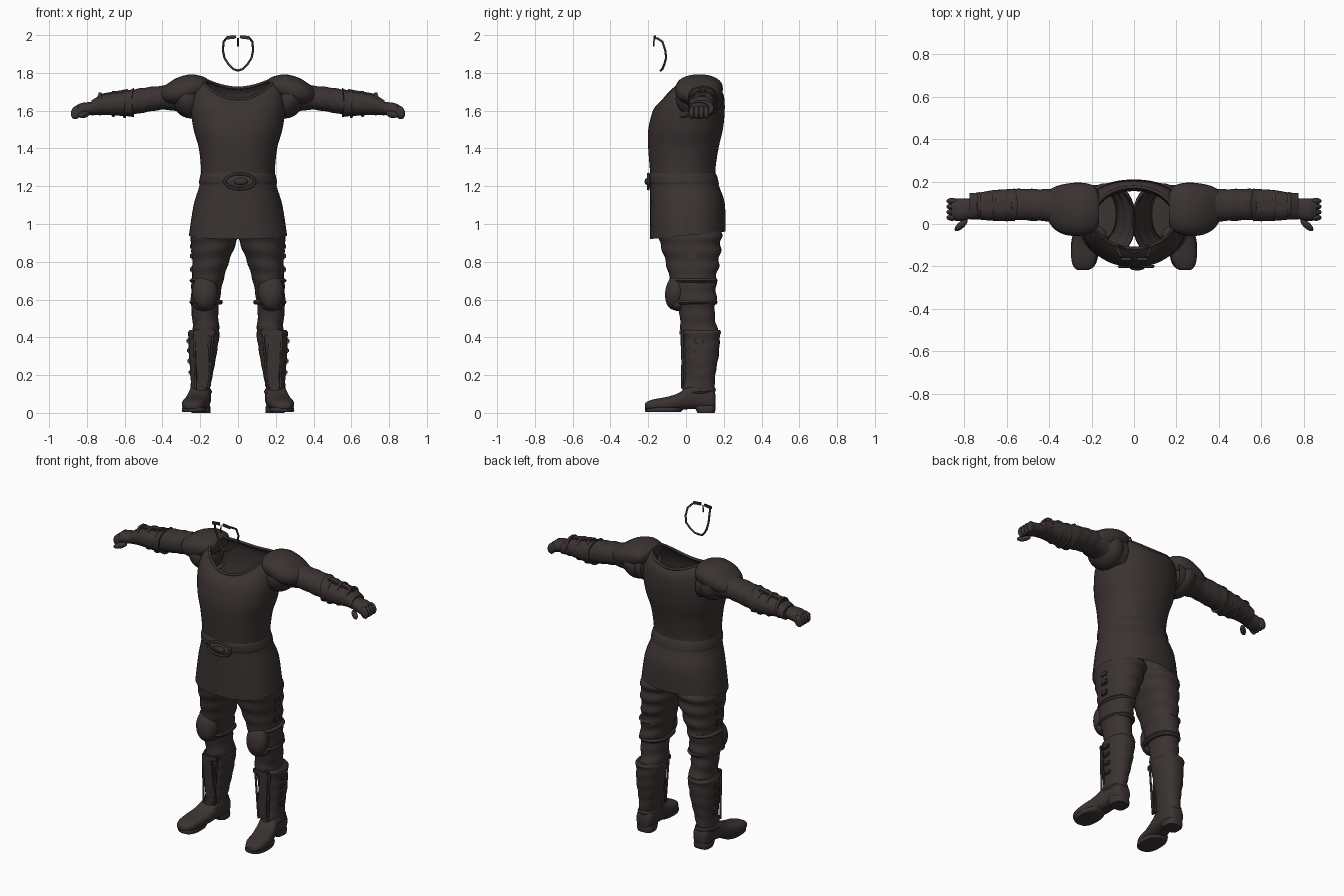
import bpy, bmesh, math
from mathutils import Matrix, Vector, Euler

cube = bpy.data.objects.get("Cube")
if cube:
    bpy.data.objects.remove(cube)

mat = bpy.data.materials.new("dark brown leather")
mat.use_nodes = True
COLOUR = (0.043, 0.033, 0.032, 1)
mat.diffuse_color = COLOUR
mat.node_tree.nodes["Principled BSDF"].inputs["Base Color"].default_value = COLOUR


def finish(name, bm, mirror=True, angle=40):
    """Turn a bmesh into a smooth shaded object, mirrored to both sides."""
    bmesh.ops.recalc_face_normals(bm, faces=bm.faces)
    mesh = bpy.data.meshes.new(name)
    bm.to_mesh(mesh)
    bm.free()
    mesh.materials.append(mat)
    obj = bpy.data.objects.new(name, mesh)
    bpy.context.collection.objects.link(obj)
    bpy.ops.object.select_all(action='DESELECT')
    obj.select_set(True)
    bpy.context.view_layer.objects.active = obj
    bpy.ops.object.shade_smooth_by_angle(angle=math.radians(angle))
    if mirror:
        obj.modifiers.new("mirror", 'MIRROR').use_mirror_merge = False
    return obj


def smooth_keys(keys, steps):
    """Catmull-Rom interpolation through the key sections."""
    keys = [Vector(tuple(k) + (0,) * (7 - len(k))) for k in keys]
    out = []
    for i in range(len(keys) - 1):
        a, b = keys[max(i - 1, 0)], keys[i]
        c, d = keys[i + 1], keys[min(i + 2, len(keys) - 1)]
        for s in range(steps):
            f = s / steps
            out.append(b + (c - a) * f / 2 + (a * 2 - b * 5 + c * 4 - d) * f**2 / 2
                       + (b * 3 - a - c * 3 + d) * f**3 / 2)
    return out + [keys[-1]]


def loft(name, axis, keys, n=32, steps=4, power=0.9, caps=(True, True),
         ripple=None, mirror=True):
    """Sections are (position, u min, u max, v min, v max, side lift, tilt)."""
    bm = bmesh.new()
    rings = []
    for t, u0, u1, v0, v1, lift, tilt in smooth_keys(keys, steps):
        ring = []
        for i in range(n):
            a = math.tau * i / n
            c, s = math.cos(a), math.sin(a)
            k = 1 + (ripple(t, a) if ripple else 0)
            u = (u0 + u1) / 2 + (u1 - u0) / 2 * k * math.copysign(abs(c)**power, c)
            v = (v0 + v1) / 2 + (v1 - v0) / 2 * k * math.copysign(abs(s)**power, s)
            w = t + lift * c * c + tilt * s
            co = {'x': (w, u, v), 'y': (u, w, v), 'z': (u, v, w)}[axis]
            ring.append(bm.verts.new(co))
        rings.append(ring)
    for r, q in zip(rings, rings[1:]):
        for i in range(n):
            j = (i + 1) % n
            bm.faces.new((r[i], r[j], q[j], q[i]))
    for ring, closed in zip((rings[0], rings[-1]), caps):
        if closed:
            bm.faces.new(ring)
    return finish(name, bm, mirror)


def place(loc, size, rot):
    turn = Euler([math.radians(r) for r in rot]).to_matrix().to_4x4()
    return Matrix.Translation(loc) @ turn @ Matrix.Diagonal((*size, 1))


def ball(name, loc, radii, rot=(0, 0, 0), mirror=True):
    bm = bmesh.new()
    bmesh.ops.create_uvsphere(bm, u_segments=28, v_segments=16, radius=1,
                              matrix=place(loc, radii, rot))
    return finish(name, bm, mirror)


def block(name, loc, size, rot=(0, 0, 0), mirror=True):
    bm = bmesh.new()
    bmesh.ops.create_cube(bm, size=1, matrix=place(loc, size, rot))
    bmesh.ops.bevel(bm, geom=bm.edges[:], offset=min(size) * 0.3, segments=2,
                    affect='EDGES')
    return finish(name, bm, mirror)


def strip(name, points, radius, mirror=True, cyclic=False):
    """A round cord following a path."""
    curve = bpy.data.curves.new(name, 'CURVE')
    curve.dimensions = '3D'
    curve.bevel_depth = radius
    curve.bevel_resolution = 2
    curve.use_fill_caps = True
    spline = curve.splines.new('POLY')
    spline.points.add(len(points) - 1)
    for p, co in zip(spline.points, points):
        p.co = (*co, 1)
    spline.use_cyclic_u = cyclic
    curve.materials.append(mat)
    obj = bpy.data.objects.new(name, curve)
    bpy.context.collection.objects.link(obj)
    if mirror:
        obj.modifiers.new("mirror", 'MIRROR')
    return obj


# Tunic: open at the hem and at the saddle shaped neckline
tunic = [(.94, -.26, .26, -.19, .21, 0, .02), (1.1, -.235, .235, -.19, .205, 0, .01),
         (1.2, -.205, .205, -.19, .175), (1.27, -.195, .195, -.19, .155),
         (1.4, -.207, .207, -.2, .172), (1.5, -.235, .235, -.2, .195),
         (1.6, -.25, .25, -.175, .205, .02), (1.66, -.23, .23, -.145, .2, .06, .02),
         (1.69, -.195, .195, -.115, .175, .075, .03)]
loft("tunic", 'z', tunic, n=48, caps=(False, False), mirror=False)
rim = []
for i in range(40):
    c, s = math.cos(math.tau * i / 40), math.sin(math.tau * i / 40)
    rim.append((.195 * c, .03 + .145 * s, 1.69 + .075 * c * c + .03 * s))
strip("neck_trim", rim, .008, False, True)

# Belt with an oval buckle
loft("belt", 'z', [(1.21, -.204, .204, -.192, .174), (1.225, -.206, .206, -.196, .172),
                   (1.255, -.2, .2, -.196, .164), (1.27, -.194, .194, -.19, .156)],
     n=48, caps=(False, False), mirror=False)
ball("belt_buckle", (.01, -.195, 1.225), (.075, .014, .036), (0, 4, 0), False)
oval = [(.01 + .08 * math.cos(a / 4 * math.pi / 3), -.2,
         1.225 + .04 * math.sin(a / 4 * math.pi / 3)) for a in range(24)]
strip("buckle_rim", oval, .007, False, True)
ball("buckle_boss", (.015, -.207, 1.225), (.035, .012, .018), mirror=False)

# Sleeves, with light cloth folds
def sleeve_folds(t, a):
    return .02 * math.sin(t * 95 + math.sin(a) * 2)

loft("sleeves", 'x', [(.19, -.03, .18, 1.56, 1.75), (.28, -.02, .18, 1.585, 1.76),
                      (.38, .01, .165, 1.605, 1.735), (.47, .015, .165, 1.595, 1.725),
                      (.56, .02, .165, 1.58, 1.71), (.66, .025, .155, 1.58, 1.68)],
     caps=(False, True), ripple=sleeve_folds, steps=6)
loft("shoulder_plates", 'x', [(.165, .0, .14, 1.7, 1.77), (.19, -.035, .18, 1.675, 1.782),
                              (.25, -.055, .195, 1.645, 1.792),
                              (.32, -.052, .19, 1.625, 1.775),
                              (.375, -.025, .175, 1.635, 1.742),
                              (.405, .015, .155, 1.645, 1.72)])
ball("shoulder_pads", (.27, .07, 1.665), (.085, .125, .11), (0, 25, 0))

# Forearm guards with straps
loft("forearm_guards", 'x', [(.55, .012, .168, 1.565, 1.722, .012),
                             (.58, .015, .165, 1.57, 1.707), (.66, .015, .16, 1.575, 1.694),
                             (.72, .02, .15, 1.578, 1.685), (.775, .022, .145, 1.575, 1.655)])
for x, r in ((.6, .072), (.66, .067), (.73, .059)):
    loft("forearm_strap", 'x', [(x - .008, .088 - r, .088 + r, 1.637 - r, 1.637 + r),
                                (x, .084 - r, .092 + r, 1.633 - r, 1.637 + r),
                                (x + .008, .088 - r, .088 + r, 1.637 - r, 1.637 + r)], steps=2)
block("forearm_ridge", (.66, .085, 1.692), (.17, .045, .018), (0, 10, 0))

# Hands in gloves
loft("hands", 'x', [(.75, .03, .125, 1.58, 1.645), (.79, .02, .12, 1.575, 1.645),
                    (.83, .014, .12, 1.565, 1.64), (.86, .02, .118, 1.56, 1.625)])
for i in range(4):
    ball("finger", (.858, .03 + i * .026, 1.59), (.026, .015, .036), (0, -15, 0))
ball("thumbs", (.815, -.005, 1.58), (.04, .016, .018), (0, 10, -42))

# Trousers, rippled mostly at the back of the leg
def leg_folds(t, a):
    return (.02 + .02 * max(math.sin(a), 0)) * math.sin(t * 75 + math.cos(a))

loft("trousers", 'z', [(1.04, .0, .225, -.15, .16), (.95, -.005, .245, -.15, .185),
                       (.9, .01, .25, -.138, .185), (.8, .048, .242, -.108, .175),
                       (.7, .078, .245, -.085, .16), (.6, .097, .25, -.065, .16),
                       (.53, .105, .245, -.035, .15), (.45, .1, .24, -.03, .165),
                       (.38, .11, .25, -.015, .17)],
     ripple=leg_folds, caps=(False, False), steps=8)

# Knee pads with straps round the leg
ball("knee_pads", (.175, -.055, .64), (.068, .055, .095), (-8, 0, 0))
ball("knee_pad_lower", (.178, -.045, .575), (.058, .035, .035))
for z in (.7, .585):
    loft("knee_strap", 'z', [(z - .012, .09, .245, -.07, .158), (z, .08, .258, -.08, .168),
                             (z + .012, .085, .247, -.074, .16)], steps=2)
for z in (.88, .83, .76):
    block("thigh_buckle", (.243, .03, z), (.022, .05, .035))

# Boot shafts with a flared cuff
def boot_folds(t, a):
    return .018 * math.sin(t * 90 + math.cos(a) * 2)

loft("boot_shafts", 'z', [(.06, .145, .25, -.02, .15), (.12, .15, .25, -.02, .15),
                          (.2, .134, .252, -.005, .155), (.3, .115, .26, -.01, .172),
                          (.4, .1, .262, -.02, .18), (.425, .097, .264, -.025, .184),
                          (.44, .104, .256, -.015, .176)],
     ripple=boot_folds, steps=6)
block("shin_plates", (.188, -.014, .28), (.07, .022, .3), (2, 4, 0))
block("shin_plate_tops", (.178, -.022, .425), (.11, .024, .035))
for side in (-1, 1):
    strip("shin_edge", [(.19 + side * .034, -.02, .13), (.182 + side * .05, -.018, .43)], .006)
for z in (.38, .33, .275, .215):
    block("boot_buckle", (.238 + z * .07, .07, z), (.018, .05, .026))

# Feet turned slightly outward, with soles and heels
loft("feet", 'y', [(.155, .17, .225, .03, .1), (.14, .15, .245, .02, .13),
                   (.08, .142, .252, .02, .16), (.02, .145, .262, .02, .145),
                   (-.04, .152, .28, .015, .105), (-.1, .165, .295, .012, .085),
                   (-.17, .178, .295, .012, .072), (-.208, .2, .28, .018, .058),
                   (-.218, .22, .26, .025, .045)], power=.75)
loft("soles", 'z', [(.004, .172, .292, -.212, -.03), (.012, .168, .298, -.218, -.02),
                    (.028, .17, .296, -.216, -.01)], steps=2, power=.8)
loft("heels", 'z', [(0, .147, .245, .06, .152), (.02, .145, .25, .05, .156),
                    (.04, .148, .248, .04, .154)], steps=2, power=.65)
loft("ankle_straps", 'z', [(.1, .143, .253, -.03, .153, 0, .01),
                           (.112, .138, .26, -.037, .158, 0, .01),
                           (.124, .143, .254, -.025, .153, 0, .01)], steps=2)

# Floating face frame: brow pieces, nose guard and jaw strips
block("brow_pieces", (.037, -.165, 1.988), (.055, .012, .018), (0, 6, 0))
strip("nose_guard", [(0, -.168, 1.985), (0, -.172, 1.94)], .004, False)
strip("cheek_strips", [(.06, -.155, 1.985), (.076, -.125, 1.965), (.08, -.11, 1.92),
                       (.072, -.105, 1.88), (.05, -.115, 1.845), (.025, -.125, 1.82),
                       (0, -.135, 1.812)], .006)
